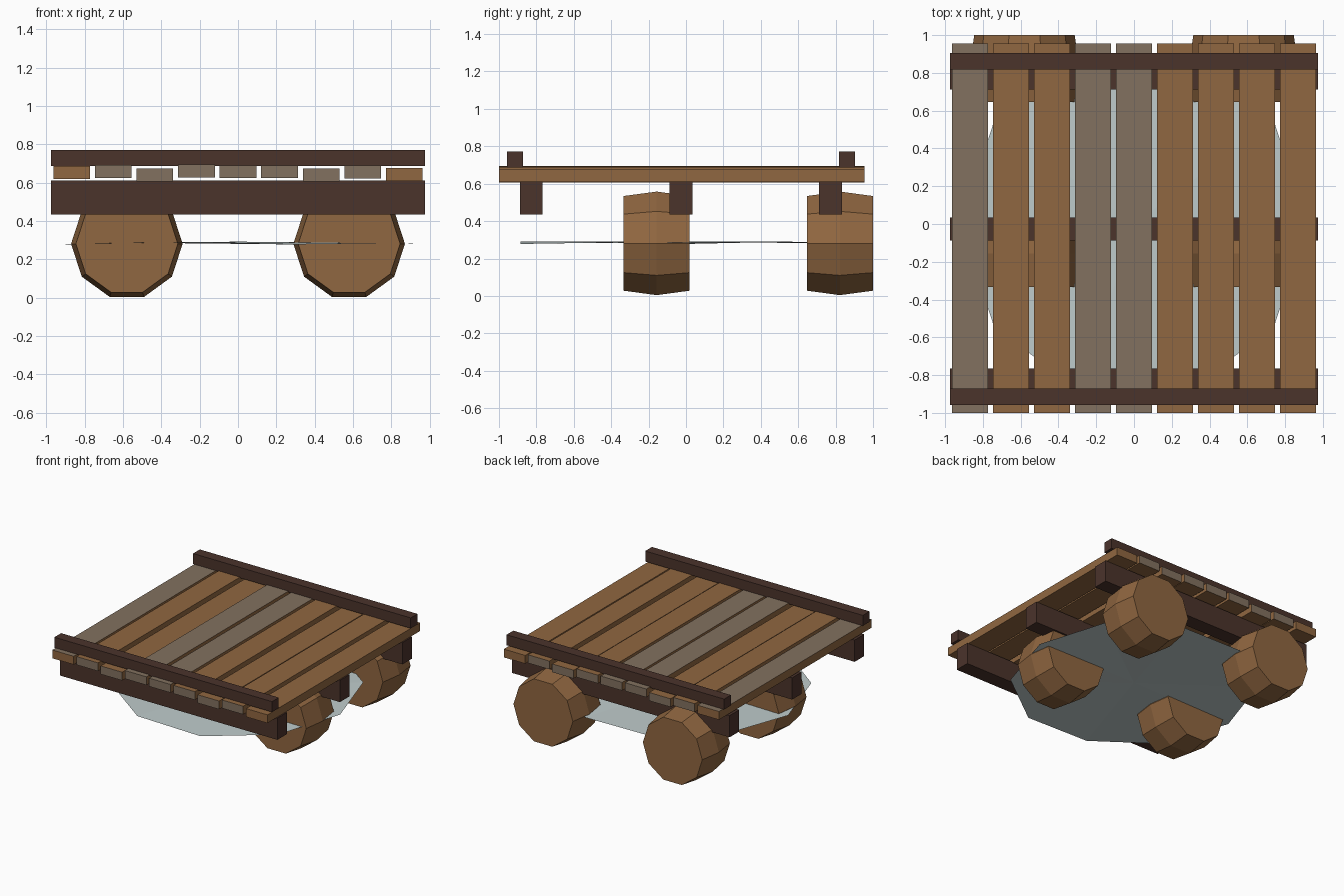
import bpy, bmesh, math

if "Cube" in bpy.data.objects:
    bpy.data.objects.remove(bpy.data.objects["Cube"])


def material(name, col):
    m = bpy.data.materials.new(name)
    m.diffuse_color = (*col, 1)
    m.use_nodes = True
    m.node_tree.nodes["Principled BSDF"].inputs["Base Color"].default_value = m.diffuse_color
    return m


BROWN = material("brown wood", (0.28, 0.135, 0.052))
GREY = material("weathered wood", (0.225, 0.165, 0.115))
DARK = material("dark wood", (0.07, 0.033, 0.024))
WATER = material("pale water", (0.52, 0.60, 0.60))


def finish(name, bm, *mats):
    bmesh.ops.recalc_face_normals(bm, faces=bm.faces[:])
    me = bpy.data.meshes.new(name)
    bm.to_mesh(me)
    bm.free()
    for m in mats:
        me.materials.append(m)
    ob = bpy.data.objects.new(name, me)
    bpy.context.collection.objects.link(ob)
    return ob


def box(name, lo, hi, *mats):
    bm = bmesh.new()
    bmesh.ops.create_cube(bm, size=1)
    for v in bm.verts:
        v.co = [(a + b) / 2 + c * (b - a) for a, b, c in zip(lo, hi, v.co)]
    return finish(name, bm, *mats)


# deck planks: some have weathered tops, inner ones weathered ends
bottoms = [0.62, 0.625, 0.607, 0.628, 0.624, 0.624, 0.606, 0.622, 0.61]
for i, z in enumerate(bottoms):
    x = (i - 4) * 0.217
    plank = box("deck_plank", (x - 0.096, -1, z), (x + 0.096, 0.955, z + 0.067), BROWN, GREY)
    for f in plank.data.polygons:
        top = f.normal.z > 0.5 and i in (0, 3, 4)
        end = abs(f.normal.y) > 0.5 and 0 < i < 8
        f.material_index = int(top or end)

# support beams under the deck
for y in (-0.827, -0.027, 0.773):
    box("support_beam", (-0.975, y - 0.061, 0.435), (0.975, y + 0.061, 0.611), DARK)

# edge rails on top
for y in (-0.914, 0.861):
    box("edge_rail", (-0.975, y - 0.043, 0.686), (0.975, y + 0.043, 0.771), DARK)


# bulged ten-sided float barrels, lying along y
def barrel(cx, cy):
    bm = bmesh.new()
    rings = []
    for dy, r in ((-0.177, 0.266), (0, 0.291), (0.177, 0.266)):
        rings.append([bm.verts.new((cx + r * math.cos(k * math.pi / 5), cy + dy,
                                    0.281 + r * math.sin(k * math.pi / 5))) for k in range(10)])
    for a, b in zip(rings, rings[1:]):
        for k in range(10):
            j = (k + 1) % 10
            bm.faces.new((a[k], a[j], b[j], b[k]))
    bm.faces.new(rings[0])
    bm.faces.new(rings[-1])
    finish("float_barrel", bm, BROWN)


for cx in (-0.58, 0.58):
    for cy in (-0.157, 0.823):
        barrel(cx, cy)

# slightly rippled thin water sheet
bm = bmesh.new()
centre = bm.verts.new((0, 0, 0.292))
rim = [bm.verts.new((0.915 * math.cos(k * math.pi / 5), 0.93 * math.sin(k * math.pi / 5),
                     0.284 + 0.007 * math.sin(k * 2.1))) for k in range(10)]
for k in range(10):
    bm.faces.new((centre, rim[k], rim[(k + 1) % 10]))
finish("water_sheet", bm, WATER)
